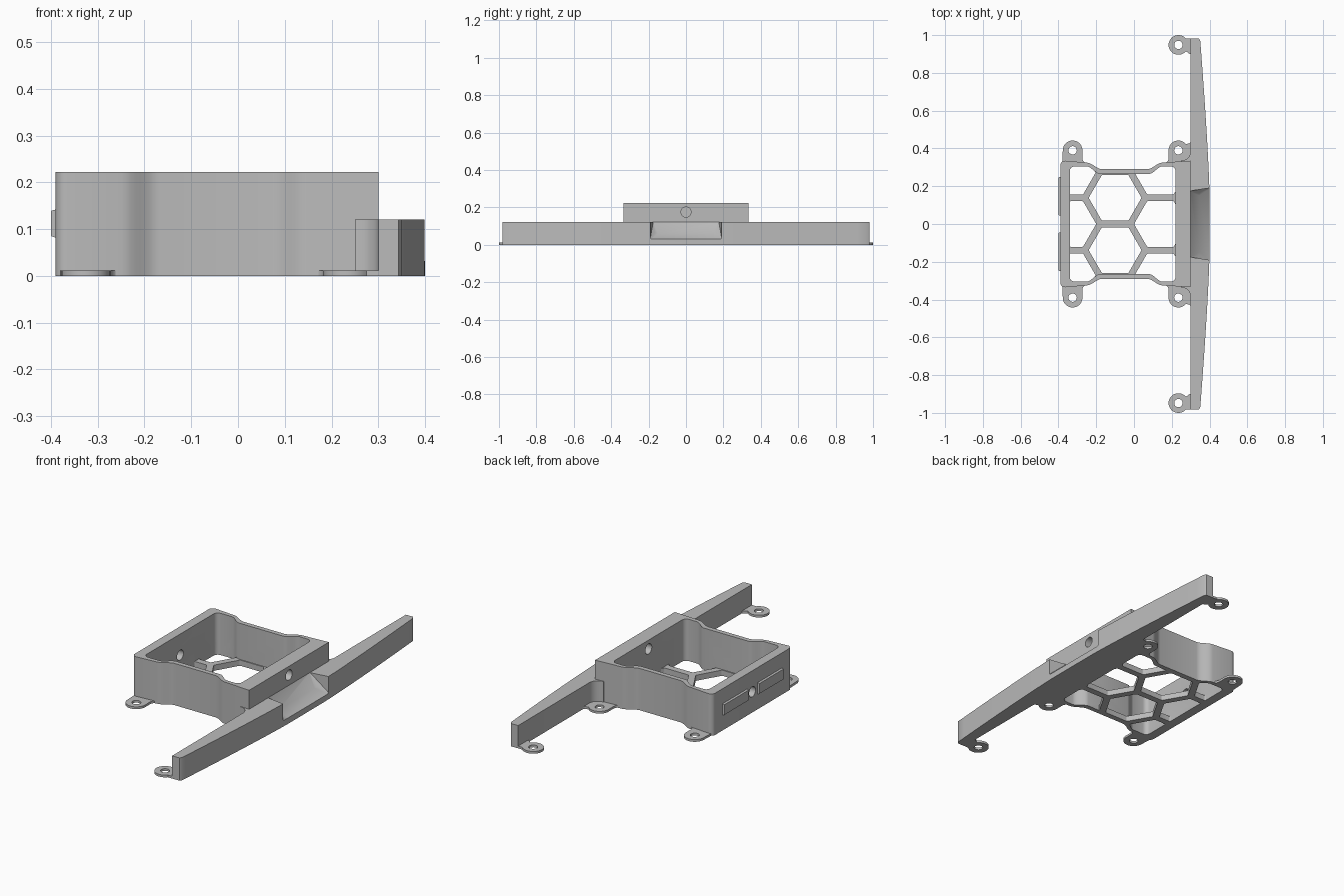
import bpy, bmesh, math
from mathutils import Matrix, Vector

if "Cube" in bpy.data.objects:
    bpy.data.objects.remove(bpy.data.objects["Cube"])

grey = bpy.data.materials.new("plastic_grey")
grey.use_nodes = True
GREY = (0.5, 0.5, 0.5, 1)
grey.diffuse_color = GREY
grey.node_tree.nodes["Principled BSDF"].inputs["Base Color"].default_value = GREY


def finish(name, bm):
    bmesh.ops.recalc_face_normals(bm, faces=bm.faces)
    mesh = bpy.data.meshes.new(name)
    bm.to_mesh(mesh)
    bm.free()
    mesh.materials.append(grey)
    ob = bpy.data.objects.new(name, mesh)
    bpy.context.collection.objects.link(ob)
    return ob


def prism(name, outlines, z0, z1):
    """Extrude one or more closed xy outlines from z0 to z1."""
    bm = bmesh.new()
    for pts in outlines:
        face = bm.faces.new([bm.verts.new((x, y, z0)) for x, y in pts])
        ext = bmesh.ops.extrude_face_region(bm, geom=[face])
        verts = [v for v in ext["geom"] if isinstance(v, bmesh.types.BMVert)]
        bmesh.ops.translate(bm, verts=verts, vec=(0, 0, z1 - z0))
    return finish(name, bm)


def cylinder(loc, r, depth, along_x=False):
    bm = bmesh.new()
    mat = Matrix.Translation(loc)
    if along_x:
        mat = mat @ Matrix.Rotation(math.pi / 2, 4, "Y")
    bmesh.ops.create_cone(bm, cap_ends=True, segments=32, radius1=r,
                          radius2=r, depth=depth, matrix=mat)
    return finish("cutter", bm)


def bake(ob):
    dg = bpy.context.evaluated_depsgraph_get()
    mesh = bpy.data.meshes.new_from_object(ob.evaluated_get(dg))
    ob.modifiers.clear()
    ob.data = mesh


def boolean(ob, cutter, op="DIFFERENCE", keep=False):
    mod = ob.modifiers.new("cut", "BOOLEAN")
    mod.operation, mod.solver, mod.object = op, "EXACT", cutter
    bake(ob)
    if not keep:
        bpy.data.objects.remove(cutter)


def bevel(ob, width, angle, segments=4):
    mod = ob.modifiers.new("round", "BEVEL")
    mod.width, mod.segments = width, segments
    mod.limit_method, mod.angle_limit = "ANGLE", math.radians(angle)
    bake(ob)


def mirror_y(half):
    return half + [(x, -y) for x, y in reversed(half)]


def s_bend(xa, xb, ya, yb, n=8):
    """Smooth step in y between two x positions."""
    return [(xa + (xb - xa) * t, ya + (yb - ya) * t * t * (3 - 2 * t))
            for t in (i / n for i in range(n + 1))]


def arc(cx, cy, r, a0, a1, n=6):
    return [(cx + r * math.cos(math.radians(a0 + (a1 - a0) * i / n)),
             cy + r * math.sin(math.radians(a0 + (a1 - a0) * i / n)))
            for i in range(n + 1)]


# Waisted box frame
outer = (arc(-0.365, 0.31, 0.025, 180, 90) + s_bend(-0.25, -0.17, 0.325, 0.29)
         + s_bend(0.07, 0.15, 0.29, 0.325) + [(0.30, 0.335)])
inner = (arc(-0.315, 0.28, 0.025, 180, 90) + s_bend(-0.25, -0.18, 0.305, 0.265)
         + s_bend(0.08, 0.15, 0.265, 0.305) + arc(0.195, 0.28, 0.025, 90, 0))
FLOOR = 0.03
frame = prism("box_frame", [mirror_y(outer)], 0, 0.222)
boolean(frame, prism("cutter", [mirror_y(inner)], FLOOR, 0.3))

# Honeycomb openings in the floor, trimmed to the cavity
R, CX = 0.16, -0.10
H = R * math.sqrt(3) / 2
centres = [(CX, H), (CX, -H)]
centres += [(CX + s * 1.5 * R, k * 2 * H) for s in (-1, 1) for k in (-1, 0, 1)]
cells = prism("cutter", [arc(x, y, R - 0.02, 0, 300, 5) for x, y in centres], -0.2, 0.2)
boolean(cells, prism("cutter", [mirror_y(inner)], -0.1, 0.12), "INTERSECT")
bevel(cells, 0.012, 40)
boolean(frame, cells)

# Cable holes through the two end walls
boolean(frame, cylinder((-0.36, 0, 0.11), 0.027, 0.2, True))
boolean(frame, cylinder((0.26, 0, 0.175), 0.027, 0.2, True))

# Long tapering cross arm
def arm_x(y):
    return 0.40 - 0.05 * (max(0, y - 0.15) / 0.83) ** 1.3

ys = [0.15 + 0.82 * i / 16 for i in range(17)]
half = [(arm_x(y), y) for y in ys] + [(0.343, 0.982), (0.30, 0.982)]
half += arc(0.25, 0.385, 0.05, 0, -90) + [(0.25, 0.30)]
arm = prism("cross_arm", [mirror_y(half)], 0, 0.121)

# Scooped recess in the middle of the arm
bm = bmesh.new()
for x, y, z in [(0.297, 0.175, 0.125), (0.345, 0.175, 0.085), (0.345, 0.167, 0.068),
                (0.345, 0.15, 0.06), (0.41, 0.192, 0.026), (0.41, 0.192, 0.125)]:
    bm.verts.new((x, y, z))
    bm.verts.new((x, -y, z))
bmesh.ops.convex_hull(bm, input=bm.verts)
boolean(arm, finish("cutter", bm))

# Screw tabs
TAB, TAB_R, HOLE = 0.012, 0.052, 0.022
def tab(name, cx, cy, pts):
    ob = prism(name, [pts], 0, TAB)
    boolean(ob, cylinder((cx, cy, 0), HOLE, 0.1))
    return ob

parts = [frame, arm]
for side, s in (("back", 1), ("front", -1)):
    def flip(pts):
        return [(x, s * y) for x, y in pts]
    left = (arc(-0.325, 0.39, TAB_R, 0, 180, 20) + [(-0.38, 0.315), (-0.245, 0.315)]
            + arc(-0.245, 0.348, 0.028, 270, 180))
    parts.append(tab("outer_tab_" + side, -0.325, s * 0.39, flip(left)))
    right = (arc(0.235, 0.39, TAB_R, 40, 180, 16) + arc(0.155, 0.348, 0.028, 0, -90)
             + [(0.155, 0.315), (0.305, 0.315), (0.305, 0.45)]
             + arc(0.288, 0.438, 0.012, 0, -90, 3))
    parts.append(tab("inner_tab_" + side, 0.235, s * 0.39, flip(right)))
    tip = (arc(0.235, 0.948, TAB_R, 40, 320, 28)
           + [(0.288, 0.905), (0.305, 0.895), (0.305, 0.982), (0.283, 0.982)])
    parts.append(tab("arm_tip_tab_" + side, 0.235, s * 0.948, flip(tip)))

    # Raised pad on the outer wall
    bm = bmesh.new()
    bmesh.ops.create_cube(bm, size=1, matrix=Matrix.Translation((-0.39, s * 0.147, 0.112))
                          @ Matrix.Diagonal((0.02, 0.212, 0.066, 1)))
    rim = [v for v in bm.verts if v.co.x < -0.39]
    mid = Vector((-0.40, s * 0.147, 0.112))
    for v in rim:
        v.co.y += math.copysign(0.006, mid.y - v.co.y)
        v.co.z += math.copysign(0.006, mid.z - v.co.z)
    parts.append(finish("wall_pad_" + side, bm))

# Keep creases crisp and curves smooth
bpy.ops.object.select_all(action="DESELECT")
for ob in parts:
    ob.select_set(True)
bpy.context.view_layer.objects.active = frame
bpy.ops.object.shade_smooth_by_angle(angle=math.radians(30))
